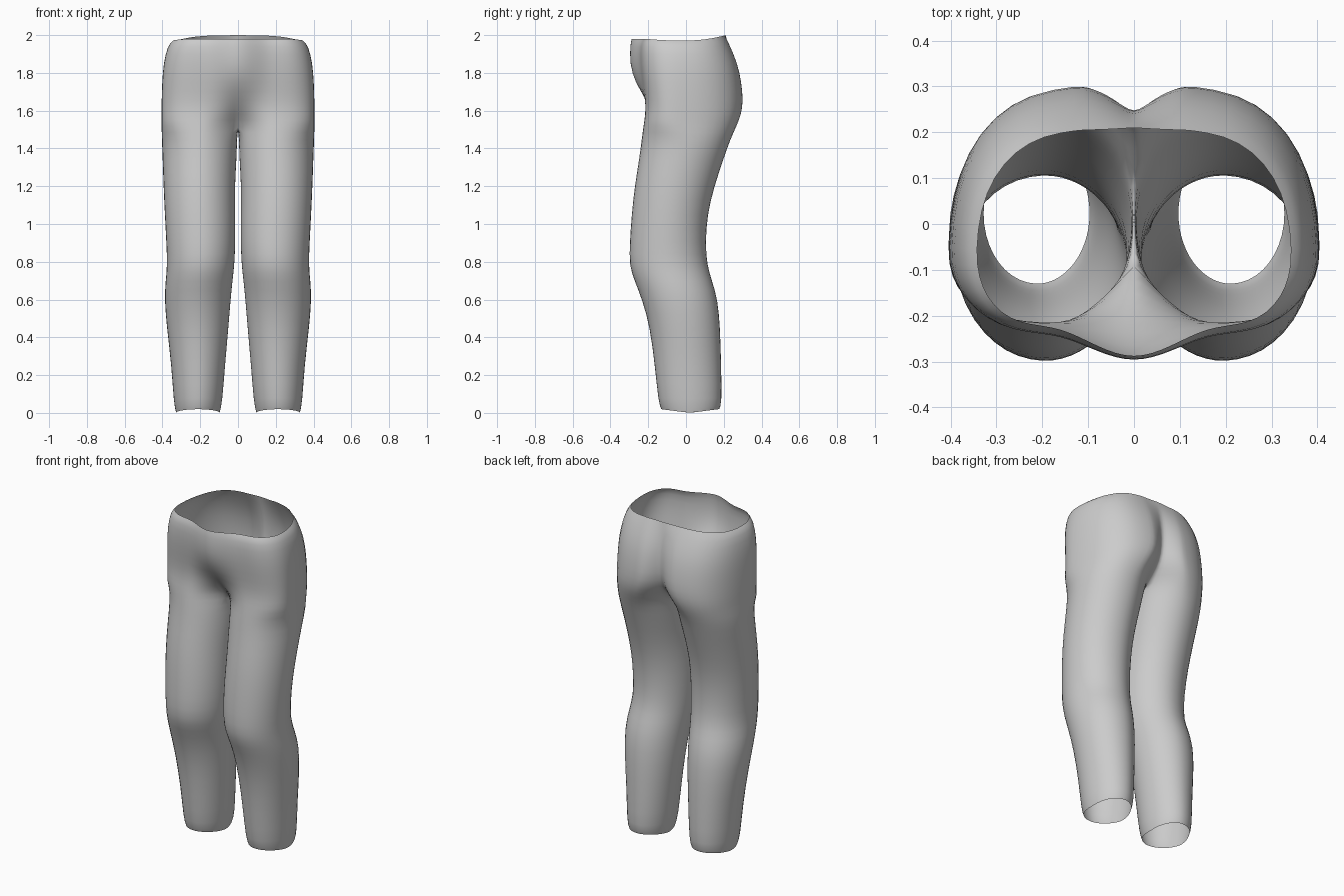
import bpy, bmesh
from math import sin, cos, pi, radians

if "Cube" in bpy.data.objects:
    bpy.data.objects.remove(bpy.data.objects["Cube"], do_unlink=True)

INNER, OUTER, GUSSET = 5, 5, 3   # segments per section of a ring
OPEN = radians(25)               # half angle of the inner thigh strip

# Hip rings: height, outer x, front centre y, front y, back y, back centre y
HIPS = [
    (1.97, .345, -.29, -.222, .205, .21),
    (1.95, .374, -.297, -.24, .23, .222),
    (1.85, .398, -.30, -.24, .274, .24),
    (1.75, .405, -.272, -.228, .295, .245),
    (1.65, .408, -.205, -.214, .305, .235),
    (1.58, .408, -.145, -.217, .295, .19),
    (1.52, .408, -.08, -.227, .272, .11),
]
# Leg rings: height, inner x, outer x, front y, back y
LEGS = [
    (1.45, .004, .406, -.237, .238),
    (1.35, .006, .402, -.249, .203),
    (1.2, .016, .397, -.274, .152),
    (1.05, .014, .390, -.290, .115),
    (.9, .013, .382, -.300, .105),
    (.78, .018, .377, -.303, .114),
    (.7, .028, .386, -.275, .14),
    (.6, .038, .392, -.234, .17),
    (.45, .050, .379, -.192, .183),
    (.25, .068, .354, -.167, .188),
    (.05, .083, .342, -.147, .192),
    (.01, .096, .330, -.132, .178),
]


def steps(n):
    return [i / n for i in range(n)]


def hip_ring(z, xo, front_mid, front, back, back_mid):
    """Half ring from front centre, round the hip, to back centre."""
    cf, cb, ym = .2, .12 + max(0, 1.65 - z) * .4, -.06
    pts = []
    for t in steps(INNER):
        ease = sin(t * pi / 2) if front_mid > front else t * t * (3 - 2 * t)
        pts.append((cf * t, front_mid + (front - front_mid) * ease))
    for t in steps(OUTER):
        a = t * pi / 2
        pts.append((cf + (xo - cf) * sin(a) ** .9, ym + (front - ym) * cos(a) ** .9))
    for t in steps(OUTER):
        a = t * pi / 2
        pts.append((cb + (xo - cb) * cos(a) ** .9, ym + (back - ym) * sin(a) ** .9))
    for t in steps(INNER) + [1]:
        pts.append((cb * (1 - t), back_mid + (back - back_mid) * cos(t * pi / 2)))
    return [(x, y, z) for x, y in pts]


def leg_ring(z, xi, xo, front, back):
    """Closed oval ring with the same point order as a hip ring."""
    start, q = pi + OPEN, pi / 2
    angles = [start + (q - OPEN) * t for t in steps(INNER)]
    angles += [3 * q + q * t for t in steps(OUTER)]
    angles += [q * t for t in steps(OUTER)]
    angles += [q + (q - OPEN) * t for t in steps(INNER)]
    angles += [pi - OPEN + 2 * OPEN * t for t in steps(GUSSET + 1)]
    cx, cy, rx, ry = (xi + xo) / 2, (front + back) / 2, (xo - xi) / 2, (back - front) / 2
    return [(cx + rx * cos(a), cy + ry * sin(a), z) for a in angles]


# Rings of one half, waist to hem
rings = [hip_ring(*row) for row in HIPS]
rings[0] = [(x, y, z + (.03 if y > 0 else .01) * min(1, (y / .21) ** 2)) for x, y, z in rings[0]]
front_mid, back_mid, crotch_z = HIPS[-1][2], HIPS[-1][5], HIPS[-1][0]
for i in range(1, GUSSET + 1):
    t = i / (GUSSET + 1)
    rings[-1].append((0, back_mid + (front_mid - back_mid) * t, crotch_z - .01 * sin(t * pi)))
rings += [leg_ring(*row) for row in LEGS]
rings[-1] = [(x, y, min(.02, abs(y - .02) * .13)) for x, y, z in rings[-1]]

# Loft: hips are open at the centre line, legs are closed tubes
bm = bmesh.new()
loops = [[bm.verts.new(p) for p in ring] for ring in rings]
for upper, lower in zip(loops, loops[1:]):
    n = len(upper)
    closed = n == len(loops[-1])
    for i in range(n if closed else n - 1):
        j = (i + 1) % n
        bm.faces.new((upper[i], lower[i], lower[j], upper[j]))
mesh = bpy.data.meshes.new("trousers")
bm.to_mesh(mesh)
bm.free()

trousers = bpy.data.objects.new("trousers", mesh)
bpy.context.collection.objects.link(trousers)

# Plain grey cloth
cloth = bpy.data.materials.new("grey_cloth")
cloth.use_nodes = True
grey = (.6, .6, .6, 1)
cloth.diffuse_color = grey
cloth.node_tree.nodes["Principled BSDF"].inputs["Base Color"].default_value = grey
mesh.materials.append(cloth)

# Mirror the other side and smooth the surface
mirror = trousers.modifiers.new("other_half", "MIRROR")
mirror.use_clip = True
mirror.merge_threshold = .001
smooth = trousers.modifiers.new("smooth_cloth", "SUBSURF")
smooth.levels = smooth.render_levels = 1
for face in mesh.polygons:
    face.use_smooth = True
